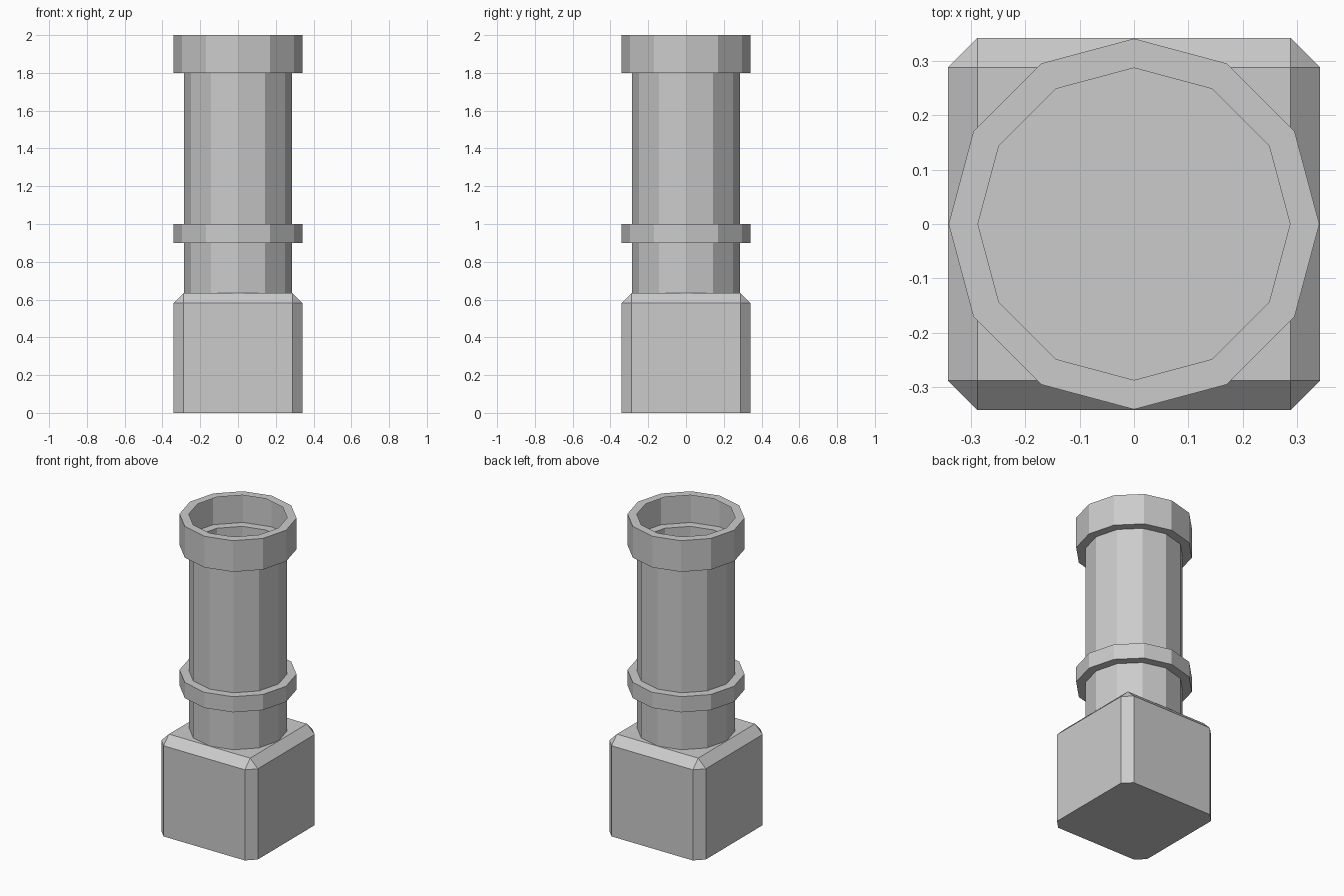
import bpy, bmesh
from math import cos, sin, tau

if "Cube" in bpy.data.objects:
    bpy.data.objects.remove(bpy.data.objects["Cube"])

SIDES = 12


def finish(bm, name):
    bmesh.ops.recalc_face_normals(bm, faces=bm.faces[:])
    mesh = bpy.data.meshes.new(name)
    bm.to_mesh(mesh)
    bm.free()
    obj = bpy.data.objects.new(name, mesh)
    bpy.context.collection.objects.link(obj)
    return obj


def lathe(name, profile):
    """Sweep an (r, z) profile around z as a low-poly open shell."""
    bm = bmesh.new()
    rings = [[bm.verts.new((r * cos(tau * i / SIDES), r * sin(tau * i / SIDES), z))
              for i in range(SIDES)] for r, z in profile]
    for low, high in zip(rings, rings[1:]):
        for i in range(SIDES):
            j = (i + 1) % SIDES
            bm.faces.new((low[i], low[j], high[j], high[i]))
    return finish(bm, name)


# Base block: every edge chamfered except those on the ground
HALF, HEIGHT, CHAMFER = 0.342, 0.635, 0.054
bm = bmesh.new()
bmesh.ops.create_cube(bm, size=1)
for v in bm.verts:
    v.co = (v.co.x * 2 * HALF, v.co.y * 2 * HALF, (v.co.z + 0.5) * HEIGHT)
edges = [e for e in bm.edges if max(v.co.z for v in e.verts) > 0.1]
bmesh.ops.bevel(bm, geom=edges, offset=CHAMFER, offset_type='OFFSET',
                segments=1, profile=0.5, affect='EDGES')
finish(bm, "base_block")

# Hollow pipe with a collar and a flared rim, its open mouth folded inwards
PIPE, COLLAR = 0.287, 0.341
lathe("pipe", [(PIPE, HEIGHT), (PIPE, 0.9), (COLLAR, 0.9), (COLLAR, 1.0),
               (PIPE, 1.0), (PIPE, 1.8), (COLLAR, 1.8), (COLLAR, 2.0),
               (PIPE, 2.0)])
